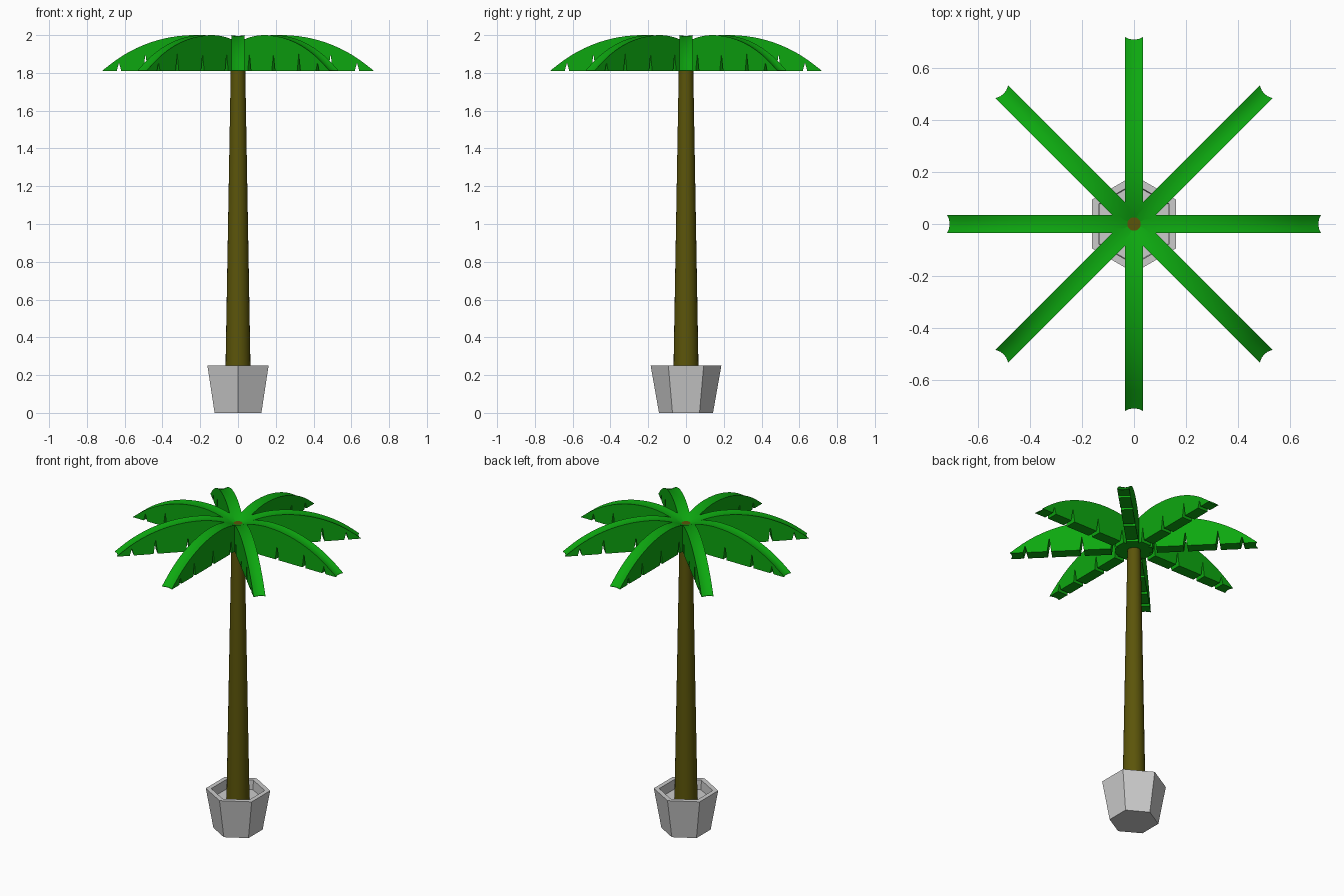
import bpy, bmesh, math
from mathutils import Matrix

if "Cube" in bpy.data.objects:
    bpy.data.objects.remove(bpy.data.objects["Cube"])


def material(name, rgb):
    m = bpy.data.materials.new(name)
    m.diffuse_color = (*rgb, 1)
    m.use_nodes = True
    m.node_tree.nodes["Principled BSDF"].inputs["Base Color"].default_value = m.diffuse_color
    return m


def finish(bm, name, mat=None, smooth=False):
    bmesh.ops.recalc_face_normals(bm, faces=bm.faces)
    me = bpy.data.meshes.new(name)
    bm.to_mesh(me)
    bm.free()
    ob = bpy.data.objects.new(name, me)
    bpy.context.collection.objects.link(ob)
    if mat:
        me.materials.append(mat)
    if smooth:
        bpy.ops.object.select_all(action='DESELECT')
        ob.select_set(True)
        bpy.context.view_layer.objects.active = ob
        bpy.ops.object.shade_smooth_by_angle(angle=math.radians(35))
    return ob


def lathe(name, profile, sides, start, mat=None, smooth=False):
    """Stack of polygon rings (radius, z), capped at both ends."""
    bm = bmesh.new()
    rings = [[bm.verts.new((r * math.cos(start + math.tau * i / sides),
                            r * math.sin(start + math.tau * i / sides), z))
              for i in range(sides)] for r, z in profile]
    for a, b in zip(rings, rings[1:]):
        for i in range(sides):
            j = (i + 1) % sides
            bm.faces.new((a[i], a[j], b[j], b[i]))
    bm.faces.new(rings[0][::-1])
    bm.faces.new(rings[-1])
    return finish(bm, name, mat, smooth)


green = material("leaf_green", (0.004, 0.39, 0.005))
brown = material("trunk_brown", (0.105, 0.09, 0.003))
grey = material("pot_grey", (0.58, 0.58, 0.58))

# Hollow hexagonal pot with a corner facing front and back
lathe("pot", [(0.143, 0), (0.187, 0.25), (0.155, 0.25), (0.152, 0.19)], 6, math.pi / 2, grey)

# Tapered trunk reaching up through the crown
lathe("trunk", [(0.067, 0.19), (0.036, 1.952)], 24, 0, brown, True)

# Frond: arched top, flat underside with V-shaped slits, slightly troughed across
LENGTH, PEAK, LOW, TOP, HALF = 0.718, 0.23, 1.81, 2.0, 0.035
SLITS = [(0.12, 0.09), (0.30, 0.09), (0.49, 0.09), (0.63, 0.045)]


def arch(r):
    radius = 0.72 if r > PEAK else 0.5
    return max(LOW, TOP - radius + math.sqrt(radius ** 2 - (r - PEAK) ** 2))


def frond(name, angle):
    bm = bmesh.new()
    steps, across = 20, 4
    under = [(0, LOW)]
    for r, h in SLITS:
        under += [(r - 0.012, LOW), (r, LOW + h), (r + 0.012, LOW)]
    rs = [LENGTH * i / steps for i in range(steps + 1)]
    top, bottom = [], []
    for k in range(across + 1):
        t = 2 * k / across - 1
        dip = 0.004 * (1 - t * t)
        trim = 1 - 0.014 * (1 - t * t)
        top.append([bm.verts.new((r * trim, t * HALF, max(arch(r) - dip, LOW + 0.002)))
                    for r in rs])
        bottom.append([bm.verts.new((r, t * HALF, z))
                       for r, z in under + [(LENGTH * trim, LOW)]])
    for rows in (top, bottom):
        for a, b in zip(rows, rows[1:]):
            for i in range(len(a) - 1):
                bm.faces.new((a[i], a[i + 1], b[i + 1], b[i]))
    for k in range(across):
        for e in (0, -1):
            bm.faces.new((top[k][e], top[k + 1][e], bottom[k + 1][e], bottom[k][e]))
    for k in (0, -1):
        bm.faces.new(bottom[k] + top[k][::-1])
    bmesh.ops.transform(bm, matrix=Matrix.Rotation(angle, 4, 'Z'), verts=bm.verts)
    return finish(bm, name, green, True)


# Eight fronds around the trunk
for n in range(8):
    frond(f"frond_{n + 1}", math.tau * n / 8)
